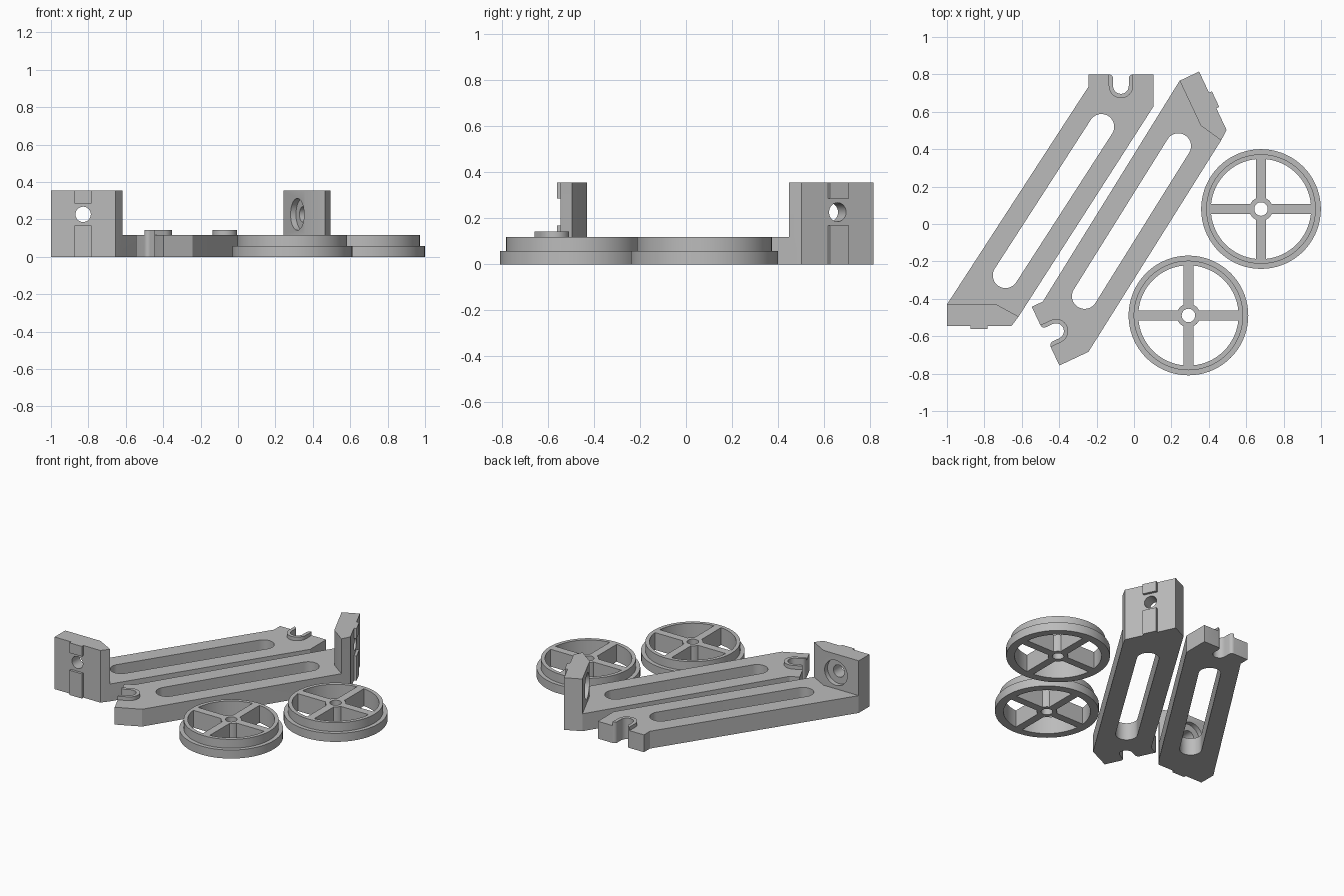
import bpy, bmesh
from math import pi, cos, sin, radians
from mathutils import Matrix, Vector

if "Cube" in bpy.data.objects:
    bpy.data.objects.remove(bpy.data.objects["Cube"])

grey = bpy.data.materials.new("plain grey")
grey.use_nodes = True
grey.diffuse_color = (0.5, 0.5, 0.5, 1)
grey.node_tree.nodes["Principled BSDF"].inputs["Base Color"].default_value = (0.5, 0.5, 0.5, 1)

PLATE, BLOCK = 0.118, 0.355


def make(name, bm):
    bmesh.ops.recalc_face_normals(bm, faces=bm.faces)
    mesh = bpy.data.meshes.new(name)
    bm.to_mesh(mesh)
    bm.free()
    mesh.materials.append(grey)
    obj = bpy.data.objects.new(name, mesh)
    bpy.context.collection.objects.link(obj)
    return obj


def prism(name, points, z0, z1, matrix=Matrix()):
    bm = bmesh.new()
    face = bm.faces.new([bm.verts.new((x, y, z0)) for x, y in points])
    top = bmesh.ops.extrude_face_region(bm, geom=[face])["geom"]
    bmesh.ops.translate(bm, vec=(0, 0, z1 - z0),
                        verts=[v for v in top if isinstance(v, bmesh.types.BMVert)])
    bm.transform(matrix)
    return make(name, bm)


def arc(cx, cy, r, a0, a1, n=20):
    steps = [radians(a0 + (a1 - a0) * i / n) for i in range(n + 1)]
    return [(cx + r * cos(a), cy + r * sin(a)) for a in steps]


def combine(base, part, operation):
    """Apply a boolean and discard the tool part."""
    mod = base.modifiers.new("cut", "BOOLEAN")
    mod.operation, mod.solver, mod.object = operation, "EXACT", part
    deps = bpy.context.evaluated_depsgraph_get()
    mesh = bpy.data.meshes.new_from_object(base.evaluated_get(deps))
    base.modifiers.clear()
    base.data = mesh
    bpy.data.objects.remove(part)


def smooth(obj):
    bpy.ops.object.select_all(action="DESELECT")
    obj.select_set(True)
    bpy.context.view_layer.objects.active = obj
    bpy.ops.object.shade_smooth_by_angle(angle=radians(30))


# Arm: slanted plate with an upright block at its foot
arm = prism("right_arm", [(-1, -0.545), (-0.655, -0.545), (-0.617, -0.495), (0.104, 0.628),
                          (0.104, 0.8), (-0.243, 0.8), (-0.243, 0.735), (-1, -0.43)], 0, PLATE)
combine(arm, prism("block", [(-1, -0.545), (-0.655, -0.545), (-0.617, -0.495),
                             (-0.735, -0.43), (-1, -0.43)], 0, BLOCK), "UNION")

# Guide tabs on the block's outer face
for z0, z1 in ((0, 0.168), (0.286, BLOCK)):
    combine(arm, prism("tab", [(-0.875, -0.53), (-0.875, -0.562), (-0.783, -0.562),
                               (-0.783, -0.53)], z0, z1), "UNION")

# Raised collar around the open notch
NX, NY, R_IN, R_OUT = -0.07, 0.738, 0.042, 0.065
combine(arm, prism("collar", arc(NX, NY, R_OUT, 180, 360) + [(NX + R_OUT, 0.8), (NX - R_OUT, 0.8)],
                   0.05, 0.143), "UNION")

# Open notch with a flared mouth
flare = R_OUT - R_IN
mouth_right = arc(NX + R_OUT, 0.8 - flare, flare, 180, 90, 6)
mouth_left = [(2 * NX - x, y) for x, y in reversed(mouth_right)]
notch = (arc(NX, NY, R_IN, 180, 360) + mouth_right
         + [(NX + R_OUT, 0.9), (NX - R_OUT, 0.9)] + mouth_left)
combine(arm, prism("notch", notch, -0.1, 0.3), "DIFFERENCE")

# Long round-ended slot
low, high = Vector((-0.687, -0.275)), Vector((-0.174, 0.52))
tilt = (high - low).angle_signed(Vector((1, 0))) * 180 / pi
slot = (arc(*high, 0.068, tilt - 90, tilt + 90) + arc(*low, 0.068, tilt + 90, tilt + 270))
combine(arm, prism("slot", slot, -0.1, 0.3), "DIFFERENCE")

# Axle bore and its counterbore on the inner side
along_y = Matrix.Translation((-0.828, 0, 0.227)) @ Matrix.Rotation(-pi / 2, 4, "X")
for r, y0, y1 in ((0.041, -0.7, -0.3), (0.085, -0.462, -0.3)):
    combine(arm, prism("bore", arc(0, 0, r, 0, 360, 40)[:-1], y0, y1, along_y), "DIFFERENCE")
smooth(arm)

# Second arm: mirrored copy
phi = radians(-64.8)
mirror = Matrix(((cos(phi), sin(phi), 0, 0), (sin(phi), -cos(phi), 0, 0),
                 (0, 0, 1, 0), (0, 0, 0, 1)))
other = arm.copy()
other.name = "left_arm"
other.data = arm.data.copy()
other.data.transform(Matrix.Translation((0.348, 0.815, 0)) @ mirror
                     @ Matrix.Translation((1, 0.545, 0)))
other.data.flip_normals()
bpy.context.collection.objects.link(other)


def lathe(bm, profile, n=72):
    """Revolve a closed (radius, height) profile about z."""
    rings = [[bm.verts.new((r * cos(2 * pi * i / n), r * sin(2 * pi * i / n), z))
              for r, z in profile] for i in range(n)]
    m = len(profile)
    for i in range(n):
        a, b = rings[i], rings[(i + 1) % n]
        for j in range(m):
            k = (j + 1) % m
            bm.faces.new((a[j], b[j], b[k], a[k]))


# Wheels: flanged rim, hub and four spokes
for name, x, y in (("back_wheel", 0.679, 0.08), ("front_wheel", 0.291, -0.489)):
    bm = bmesh.new()
    lathe(bm, [(0.268, 0), (0.32, 0), (0.32, 0.058), (0.293, 0.058), (0.293, PLATE), (0.268, PLATE)])
    lathe(bm, [(0.036, 0), (0.063, 0), (0.063, PLATE), (0.036, PLATE)], 40)
    for i in range(4):
        place = (Matrix.Rotation(i * pi / 2, 4, "Z") @ Matrix.Translation((0.163, 0, PLATE / 2))
                 @ Matrix.Diagonal((0.214, 0.052, PLATE, 1)))
        bmesh.ops.create_cube(bm, size=1, matrix=place)
    wheel = make(name, bm)
    wheel.location = (x, y, 0)
    smooth(wheel)
